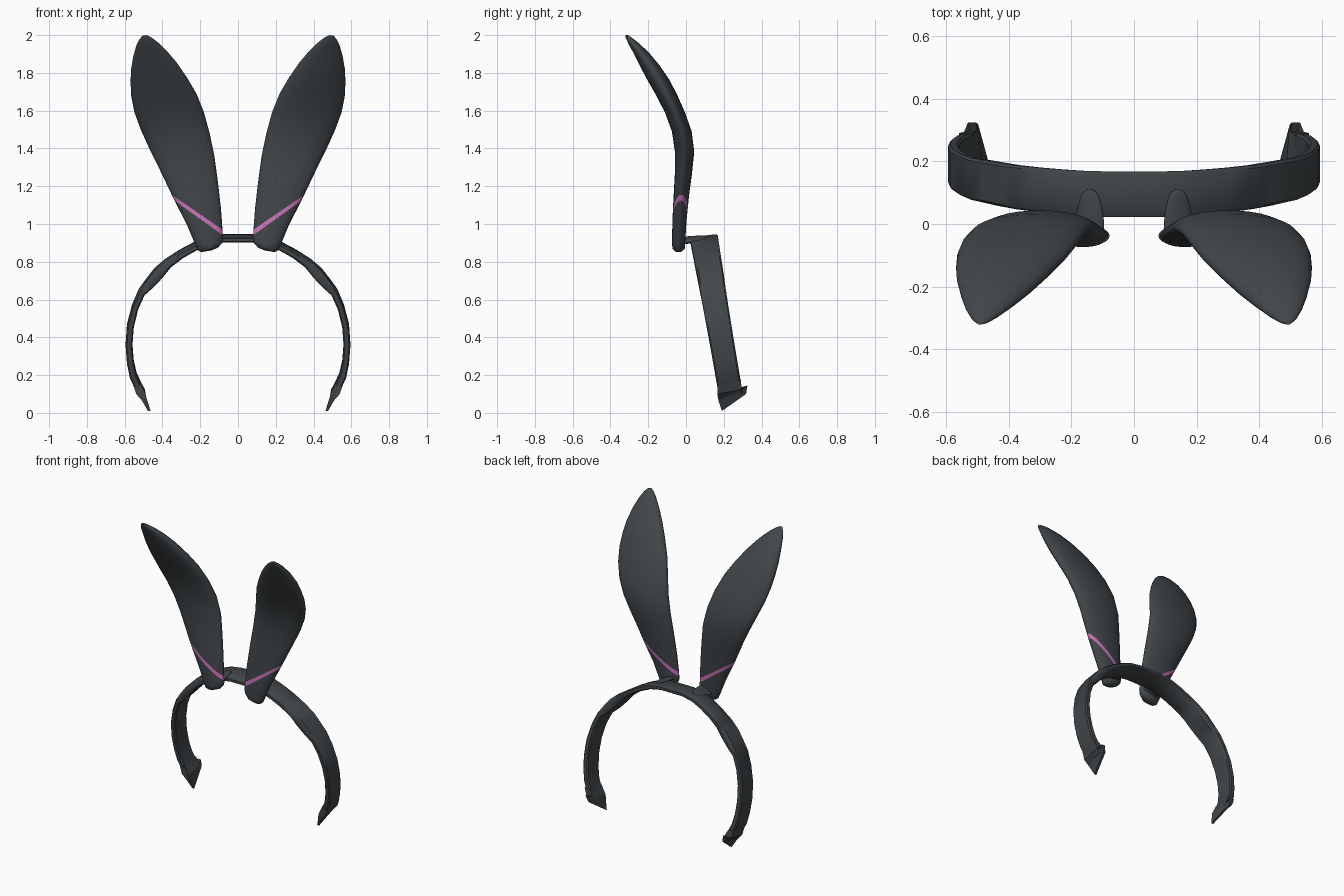
import bpy, bmesh, math
from mathutils import Vector


def material(name, rgb):
    m = bpy.data.materials.new(name)
    m.diffuse_color = (*rgb, 1)
    return m


CHARCOAL = material("charcoal", (0.052, 0.061, 0.067))
PINK = material("orchid_pink", (0.60, 0.17, 0.50))


def loft(name, rings, angle, mirror=False, accent=None):
    """Skin closed rings, cap both ends; accent = ring index painted pink."""
    bm = bmesh.new()
    rows = [[bm.verts.new(p) for p in r] for r in rings]
    n = len(rows[0])
    for i in range(len(rows) - 1):
        for j in range(n):
            k = (j + 1) % n
            f = bm.faces.new((rows[i][j], rows[i][k], rows[i + 1][k], rows[i + 1][j]))
            f.material_index = int(i == accent)
    bm.faces.new(rows[0])
    bm.faces.new(rows[-1])
    bmesh.ops.recalc_face_normals(bm, faces=bm.faces)
    me = bpy.data.meshes.new(name)
    bm.to_mesh(me)
    bm.free()
    ob = bpy.data.objects.new(name, me)
    bpy.context.collection.objects.link(ob)
    me.materials.append(CHARCOAL)
    me.materials.append(PINK)
    if mirror:
        ob.modifiers.new("both_sides", 'MIRROR')
    bpy.context.view_layer.objects.active = ob
    ob.select_set(True)
    bpy.ops.object.shade_smooth_by_angle(angle=math.radians(angle))
    ob.select_set(False)
    return ob


def interp(table, v):
    for (a, fa), (b, fb) in zip(table, table[1:]):
        if v <= b:
            t = max(0, (v - a) / (b - a))
            return fa + (fb - fa) * t
    return table[-1][1]


# Headband: flat strap along an arch, leaning back toward the ends
# centre x, centre z, thickness
half = [(0.08, 0.924, 0.028), (0.16, 0.910, 0.03), (0.23, 0.880, 0.032),
        (0.30, 0.842, 0.034), (0.37, 0.793, 0.042), (0.42, 0.742, 0.056),
        (0.465, 0.69, 0.050), (0.51, 0.64, 0.036), (0.545, 0.56, 0.034),
        (0.57, 0.46, 0.036), (0.577, 0.36, 0.036), (0.57, 0.27, 0.036),
        (0.555, 0.20, 0.038), (0.525, 0.135, 0.038), (0.508, 0.10, 0.03)]
path = [(-x, z, t) for x, z, t in reversed(half)] + [(0, 0.924, 0.028)] + half
rings = []
for i, (x, z, t) in enumerate(path):
    a, b = path[max(i - 1, 0)], path[min(i + 1, len(path) - 1)]
    d = Vector((b[0] - a[0], 0, b[1] - a[1])).normalized()
    normal = Vector((-d.z, 0, d.x))
    wide = Vector((0, interp([(0.15, 0.062), (0.6, 0.066), (0.93, 0.073)], z), 0.009))
    c = Vector((x, 0.094 + (0.93 - z) * 0.172, z))
    rings.append([c + wide * u + normal * (t * v) for u, v in
                  ((-1, -.3), (-1, .3), (-.88, .5), (.88, .5),
                   (1, .3), (1, -.3), (.88, -.5), (-.88, -.5))])
loft("headband", rings, 40)


# Folded pointed strap ends, slanting from a low front tip to a back spike
def end_ring(front, back, t):
    f, b, o = Vector(front), Vector(back), Vector((t / 2, 0, 0))
    return [f - o, f + o, b + o, b - o]


loft("strap_end", [
    end_ring((0.540, 0.168, 0.165), (0.540, 0.29, 0.175), 0.04),
    end_ring((0.514, 0.166, 0.10), (0.518, 0.295, 0.125), 0.05),
    end_ring((0.495, 0.172, 0.065), (0.518, 0.325, 0.145), 0.026),
    end_ring((0.47, 0.19, 0.010), (0.505, 0.318, 0.10), 0.014)], 25, mirror=True)

# Ears: full rounded rings between an inner and an outer edge
# inner x, inner z, outer x, outer z
stations = [
    (0.140, 0.860, 0.195, 0.851), (0.105, 0.876, 0.213, 0.862),
    (0.083, 0.900, 0.228, 0.895), (0.078, 0.925, 0.270, 0.995),
    (0.080, 0.940, 0.336, 1.124), (0.082, 0.970, 0.351, 1.155),
    (0.090, 1.080, 0.382, 1.220), (0.106, 1.220, 0.425, 1.310),
    (0.125, 1.360, 0.472, 1.405), (0.150, 1.480, 0.515, 1.500),
    (0.180, 1.590, 0.548, 1.590), (0.220, 1.690, 0.565, 1.675),
    (0.270, 1.775, 0.569, 1.750), (0.325, 1.855, 0.566, 1.820),
    (0.380, 1.920, 0.554, 1.890), (0.428, 1.965, 0.538, 1.945),
    (0.462, 1.990, 0.522, 1.978), (0.483, 2.000, 0.505, 1.997)]
# middle of the ear's back-to-front bend, and half thickness, by height
bend = [(0.85, -0.040), (1.0, -0.036), (1.2, -0.021), (1.3, -0.010),
        (1.4, -0.007), (1.5, -0.024), (1.6, -0.062), (1.7, -0.111),
        (1.8, -0.167), (1.9, -0.232), (1.96, -0.280), (2.0, -0.315)]
depth = [(0.852, 0.012), (0.87, 0.034), (1.0, 0.037), (1.2, 0.042), (1.4, 0.052),
         (1.6, 0.053), (1.75, 0.059), (1.82, 0.056), (1.9, 0.043),
         (1.96, 0.028), (1.985, 0.017), (2.0, 0.007)]
N = 28
rings = []
for xi, zi, xo, zo in stations:
    th = interp(depth, (zi + zo) / 2)
    ring = []
    for j in range(N):
        a = 2 * math.pi * j / N
        u = math.cos(a)
        x = (xi + xo) / 2 + u * (xo - xi) / 2
        z = (zi + zo) / 2 + u * (zo - zi) / 2
        ring.append((x, interp(bend, z) + th * math.sin(a), z))
    rings.append(ring)
loft("ears", rings, 50, mirror=True, accent=4)

# Mounting tabs: rounded tongues joining each ear to the strap
rings = []
for y, w, h in ((-0.035, 0.048, 0.016), (0.02, 0.045, 0.014), (0.06, 0.038, 0.012),
                (0.09, 0.030, 0.010), (0.105, 0.018, 0.008), (0.111, 0.006, 0.004)):
    rings.append([(0.142 + w * math.cos(2 * math.pi * j / 14), y,
                   0.914 + 0.13 * y - 0.3 * w * math.cos(2 * math.pi * j / 14)
                   + h * math.sin(2 * math.pi * j / 14)) for j in range(14)])
loft("ear_tabs", rings, 50, mirror=True)
